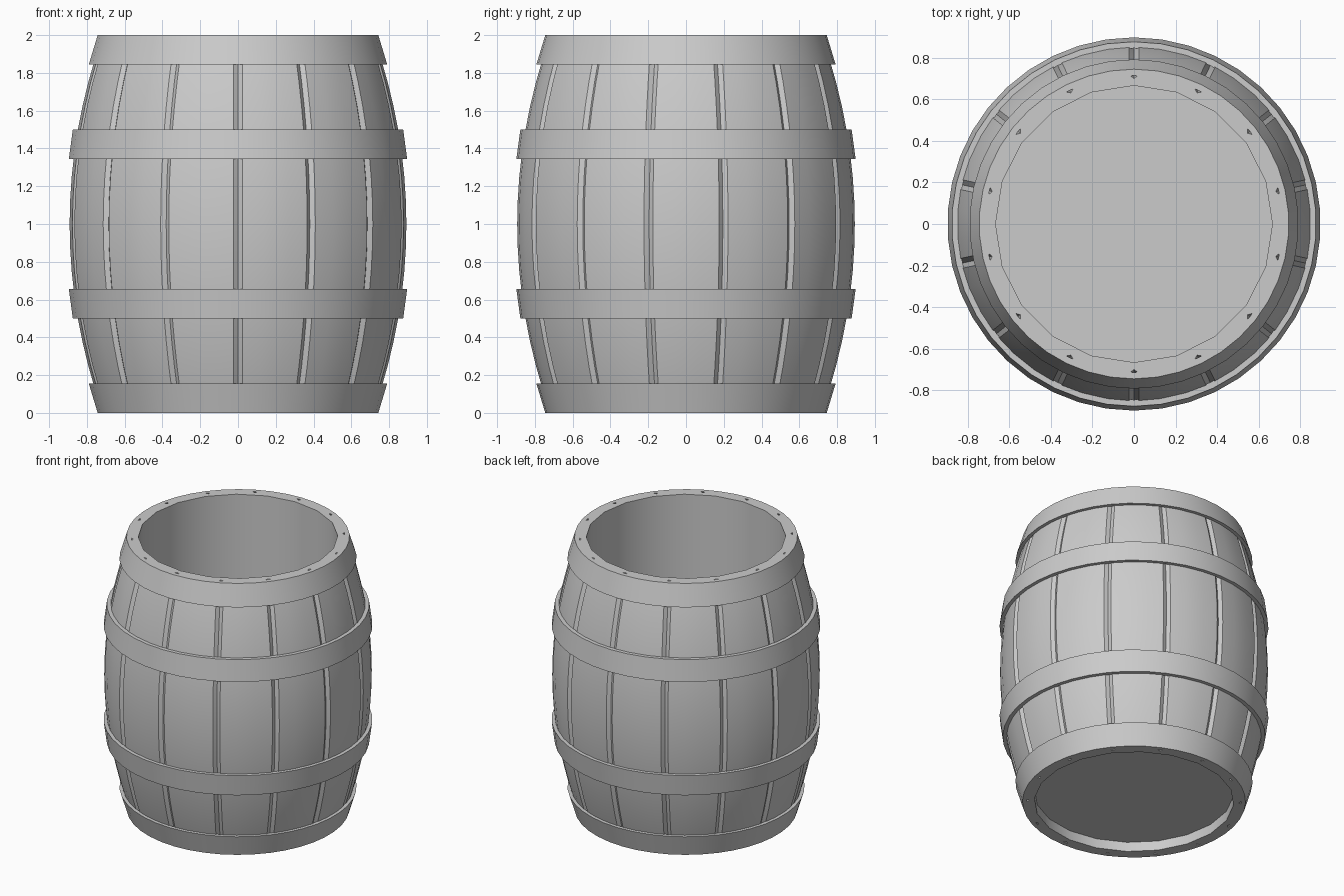
import bpy, bmesh
from math import sin, cos, pi, radians

if "Cube" in bpy.data.objects:
    bpy.data.objects.remove(bpy.data.objects["Cube"])

STAVES = 14
STEP = 2 * pi / STAVES
GROOVE_HALF, GROOVE_DEPTH = 0.024, 0.018

grey = bpy.data.materials.new("plain_grey")
grey.use_nodes = True
colour = (0.6, 0.6, 0.6, 1)
grey.diffuse_color = colour
grey.node_tree.nodes["Principled BSDF"].inputs["Base Color"].default_value = colour


def bulge(z):
    """Barrel radius at a height."""
    return 0.894 - 0.176 * (z - 1) ** 2


def add_object(name, bm):
    bmesh.ops.recalc_face_normals(bm, faces=bm.faces)
    mesh = bpy.data.meshes.new(name)
    bm.to_mesh(mesh)
    bm.free()
    mesh.materials.append(grey)
    obj = bpy.data.objects.new(name, mesh)
    bpy.context.collection.objects.link(obj)
    return obj


def smooth(obj):
    bpy.ops.object.select_all(action="DESELECT")
    obj.select_set(True)
    bpy.context.view_layer.objects.active = obj
    bpy.ops.object.shade_smooth_by_angle(angle=radians(28))


def skin(bm, rings, closed):
    """Join successive rings with quads; cap the ends, or close the loop."""
    loops = [[bm.verts.new(p) for p in ring] for ring in rings]
    pairs = list(zip(loops, loops[1:]))
    if closed:
        pairs.append((loops[-1], loops[0]))
    else:
        bm.faces.new(loops[0])
        bm.faces.new(loops[-1])
    for low, high in pairs:
        for i in range(len(low)):
            j = (i + 1) % len(low)
            bm.faces.new((low[i], low[j], high[j], high[i]))


def circle(r, z, count):
    return [(r * sin(2 * pi * i / count), r * cos(2 * pi * i / count), z)
            for i in range(count)]


def stave_ring(z):
    """Cross-section with a V groove between neighbouring staves."""
    r = bulge(z)
    half = GROOVE_HALF / r
    ring = []
    for s in range(STAVES):
        for offset, depth in ((-half, 0), (0, GROOVE_DEPTH), (half, 0),
                              (STEP / 3, 0), (STEP * 2 / 3, 0)):
            a = s * STEP + offset
            ring.append(((r - depth) * sin(a), (r - depth) * cos(a), z))
    return ring


# Staved body
bm = bmesh.new()
skin(bm, [stave_ring(i / 8) for i in range(17)], False)
body = add_object("staved_body", bm)

# Hollow the inside and recess the underside, leaving a floor
bpy.context.view_layer.objects.active = body
for name, low, high in (("inside_cutter", 0.12, 2.2), ("underside_cutter", -0.2, 0.07)):
    bm = bmesh.new()
    skin(bm, [circle(0.666, low, 20), circle(0.666, high, 20)], False)
    cutter = add_object(name, bm)
    cutter.hide_render = True
    cut = body.modifiers.new(name, "BOOLEAN")
    cut.operation, cut.solver, cut.object = "DIFFERENCE", "EXACT", cutter
    bpy.ops.object.modifier_apply(modifier=name)
    bpy.data.objects.remove(cutter)
smooth(body)


def hoop(name, z_wide, r_wide, z_narrow, r_narrow, flip):
    """Tapered band; flip mirrors it to the other half of the barrel."""
    rings = []
    for r, z in ((r_wide, z_wide), (r_narrow, z_narrow),
                 (bulge(z_narrow) - 0.004, z_narrow), (bulge(z_wide) - 0.004, z_wide)):
        rings.append(circle(r, 2 - z if flip else z, STAVES * 3))
    bm = bmesh.new()
    skin(bm, rings, True)
    smooth(add_object(name, bm))


# Four metal hoops
for side, flip in (("top", False), ("bottom", True)):
    hoop(side + "_rim_hoop", 1.845, 0.792, 2.0, 0.745, flip)
    hoop(side + "_belly_hoop", 1.345, 0.898, 1.5, 0.877, flip)
